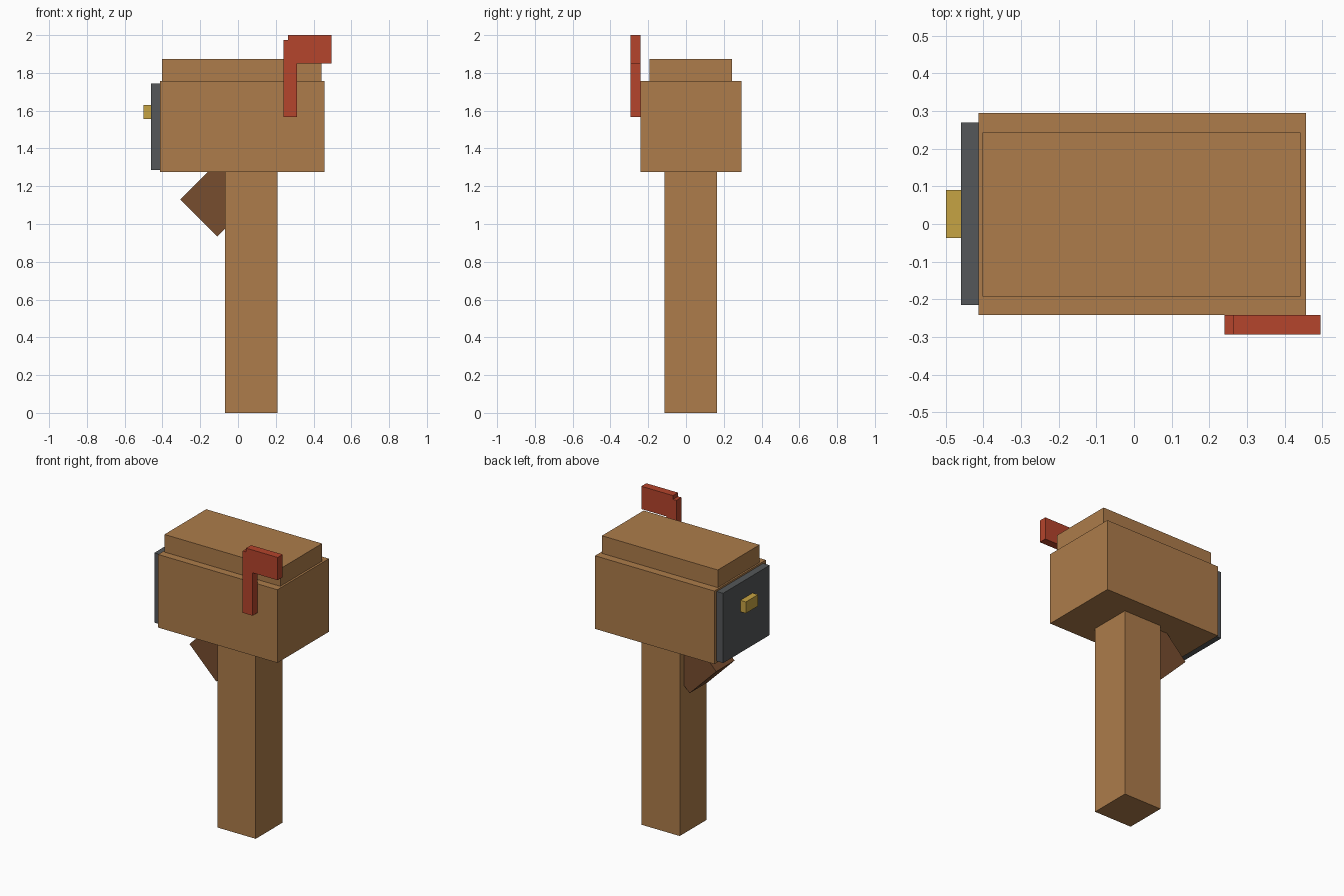
import bpy
import bmesh
from mathutils import Vector

if "Cube" in bpy.data.objects:
    bpy.data.objects.remove(bpy.data.objects["Cube"], do_unlink=True)


def material(name, rgb):
    mat = bpy.data.materials.new(name)
    mat.use_nodes = True
    mat.diffuse_color = (*rgb, 1)
    mat.node_tree.nodes["Principled BSDF"].inputs["Base Color"].default_value = (*rgb, 1)
    return mat


wood = material("light wood", (0.418, 0.202, 0.069))
dark_wood = material("dark wood", (0.184, 0.074, 0.028))
red = material("red paint", (0.462, 0.058, 0.025))
grey = material("dark grey metal", (0.09, 0.095, 0.10))
brass = material("brass", (0.565, 0.366, 0.056))


def prism(name, profile, y0, y1, mat):
    """Extrude an (x, z) outline from y0 to y1."""
    bm = bmesh.new()
    face = bm.faces.new([bm.verts.new((x, y0, z)) for x, z in profile])
    ext = bmesh.ops.extrude_face_region(bm, geom=[face])
    moved = [g for g in ext["geom"] if isinstance(g, bmesh.types.BMVert)]
    bmesh.ops.translate(bm, verts=moved, vec=(0, y1 - y0, 0))
    bmesh.ops.recalc_face_normals(bm, faces=bm.faces)
    mesh = bpy.data.meshes.new(name)
    bm.to_mesh(mesh)
    bm.free()
    mesh.materials.append(mat)
    obj = bpy.data.objects.new(name, mesh)
    bpy.context.collection.objects.link(obj)
    return obj


def box(name, x, y, z, mat):
    outline = [(x[0], z[0]), (x[1], z[0]), (x[1], z[1]), (x[0], z[1])]
    return prism(name, outline, *y, mat)


# Post and mailbox body with its raised lid
box("post", (-0.07, 0.21), (-0.115, 0.165), (0, 1.275), wood)
box("body", (-0.413, 0.457), (-0.242, 0.295), (1.275, 1.757), wood)
box("lid", (-0.402, 0.443), (-0.192, 0.243), (1.757, 1.873), wood)

# Door and its handle on the end
box("door", (-0.46, -0.413), (-0.215, 0.27), (1.285, 1.745), grey)
box("handle", (-0.5, -0.46), (-0.037, 0.09), (1.555, 1.63), brass)

# Diagonal brace running up into the post and body
low, high = Vector((-0.11, 0.935)), Vector((-0.305, 1.13))
run = Vector((0.27, 0.27))
prism("brace", [low, low + run, high + run, high], -0.07, 0.12, dark_wood)

# Raised signal flag on the front
flag = [(0.24, 1.567), (0.312, 1.567), (0.312, 1.85), (0.495, 1.85),
        (0.495, 2.0), (0.265, 2.0), (0.265, 1.975), (0.24, 1.975)]
prism("flag", flag, -0.294, -0.242, red)
